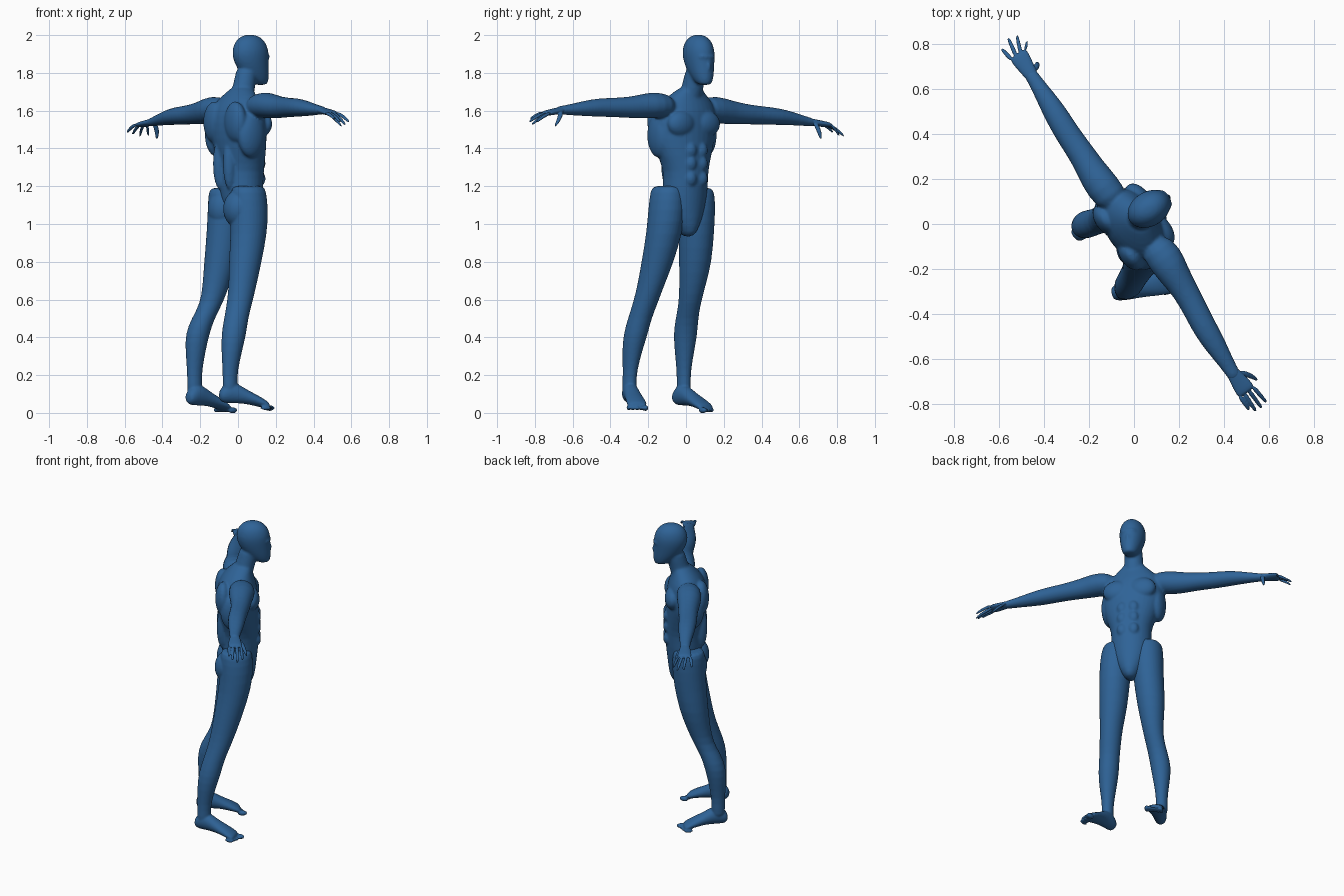
import bpy, bmesh, math
from mathutils import Vector, Matrix

U = Vector((0.58, -0.81, 0)).normalized()   # figure's right
F = Vector((0.81, 0.58, 0)).normalized()    # figure's forward
Z = Vector((0, 0, 1))
HF = Vector((0.85, 0.53, 0)).normalized()   # face direction
HU = HF.cross(Z)

blue = bpy.data.materials.new("body_blue")
blue.diffuse_color = (0.028, 0.125, 0.31, 1)


def loft(bm, rings, A, B, n=16):
    """Closed tube through rings (x, y, z, radius along A, radius along B)."""
    loops = []
    for x, y, z, a, b in rings:
        c = Vector((x, y, z))
        loops.append([bm.verts.new(c + A * a * math.cos(t) + B * b * math.sin(t))
                      for t in (2 * math.pi * i / n for i in range(n))])
    for p, q in zip(loops, loops[1:]):
        for i in range(n):
            bm.faces.new((p[i], p[(i + 1) % n], q[(i + 1) % n], q[i]))
    bm.faces.new(loops[0])
    bm.faces.new(loops[-1])


def blob(bm, c, ra, rb, rc, A=U, B=F, C=Z):
    """Ellipsoid with radii along three axes."""
    m = Matrix((A * ra, B * rb, C * rc)).transposed().to_4x4()
    bmesh.ops.create_uvsphere(bm, u_segments=16, v_segments=10, radius=1,
                              matrix=Matrix.Translation(c) @ m)


def finish(bm, name, voxel, smooth):
    """Fuse the overlapping volumes into one smooth skin."""
    bmesh.ops.recalc_face_normals(bm, faces=bm.faces)
    me = bpy.data.meshes.new(name)
    bm.to_mesh(me)
    bm.free()
    me.materials.append(blue)
    ob = bpy.data.objects.new(name, me)
    bpy.context.collection.objects.link(ob)
    sub = ob.modifiers.new("round", 'SUBSURF')
    sub.levels = sub.render_levels = 1
    rem = ob.modifiers.new("fuse", 'REMESH')
    rem.mode = 'VOXEL'
    rem.voxel_size = voxel
    rem.use_smooth_shade = True
    sm = ob.modifiers.new("soften", 'SMOOTH')
    sm.factor = 0.5
    sm.iterations = smooth


# ---- torso, neck, head and arms
bm = bmesh.new()
loft(bm, [(.035, .01, .93, .025, .04), (.03, .005, .98, .06, .075),
          (.02, -.005, 1.08, .115, .10), (.015, -.005, 1.2, .128, .118),
          (.022, 0, 1.28, .122, .115), (.015, -.008, 1.36, .155, .122),
          (.005, -.012, 1.45, .185, .130), (0, -.01, 1.54, .195, .128),
          (-.005, 0, 1.61, .18, .115), (0, .005, 1.66, .14, .088),
          (.015, .015, 1.70, .085, .066), (.025, .03, 1.73, .055, .055)], U, F)
mid = Vector((0, -.01, 0))
for s in (-1, 1):
    blob(bm, mid + U * s * .08 + F * .088 + Z * 1.53, .088, .05, .07)     # chest
    blob(bm, mid + U * s * .095 - F * .085 + Z * 1.54, .08, .05, .11)    # shoulder blade
    blob(bm, mid + U * s * .15 - F * .02 + Z * 1.47, .05, .085, .12)     # side muscle
    blob(bm, mid + U * s * .045 - F * .085 + Z * 1.32, .035, .04, .14)   # lower back
    for h in (1.24, 1.32, 1.39):                                        # stomach
        blob(bm, Vector((.018, 0, h)) + U * s * .035 + F * .095, .034, .03, .042)
# neck
loft(bm, [(.01, .012, 1.62, .075, .07), (.025, .028, 1.70, .06, .062),
          (.04, .045, 1.77, .056, .06), (.05, .055, 1.84, .055, .06)], HU, HF)
# head: height, centre along the face direction, half width, half depth
head = [(1.735, .062, .028, .03), (1.75, .052, .045, .052), (1.79, .03, .06, .078),
        (1.83, .012, .07, .094), (1.88, 0, .079, .104), (1.92, -.002, .080, .105),
        (1.96, -.003, .069, .09), (1.985, -.004, .05, .066), (2.003, -.004, .022, .03)]
loft(bm, [(.067 + HF.x * o, .067 + HF.y * o, z, a, b) for z, o, a, b in head], HU, HF)
blob(bm, Vector((.067, .067, 1.835)) + HF * .098, .012, .014, .03, HU, HF)  # nose
blob(bm, Vector((.067, .067, 1.885)) + HF * .085, .05, .022, .012, HU, HF)  # brow
# arms, shoulder to wrist
right_arm = [(.07, -.07, 1.62, .07, .06), (.14, -.155, 1.63, .085, .072),
             (.18, -.225, 1.625, .07, .066), (.225, -.29, 1.617, .06, .058),
             (.27, -.375, 1.617, .057, .052), (.313, -.46, 1.617, .056, .05),
             (.36, -.535, 1.612, .05, .042), (.41, -.615, 1.605, .036, .029),
             (.44, -.665, 1.602, .031, .023), (.455, -.685, 1.60, .03, .02)]
left_arm = [(-.07, .08, 1.61, .07, .06), (-.14, .165, 1.605, .08, .075),
            (-.19, .24, 1.59, .067, .064), (-.235, .315, 1.582, .06, .055),
            (-.285, .385, 1.576, .057, .05), (-.325, .45, 1.572, .056, .048),
            (-.37, .525, 1.565, .05, .042), (-.42, .605, 1.55, .036, .03),
            (-.455, .66, 1.54, .031, .023), (-.47, .68, 1.535, .03, .02)]
loft(bm, right_arm, F, Z)
loft(bm, left_arm, F, Z)
finish(bm, "upper_body", .008, 4)


# ---- hands
def hand(name, wrist, palm, tips, thumb):
    bm = bmesh.new()
    w, p = Vector(wrist), Vector(palm)
    d = (p - w).normalized()
    loft(bm, [(*(w - d * .02), .028, .02), (*w, .031, .02), (*(p - d * .01), .042, .017),
              (*(p + d * .025), .046, .016), (*(p + d * .042), .04, .011)], F, Z, 12)
    for i, t in enumerate(tips):
        base = p + d * .03 + F * (.036 - .024 * i)
        t = Vector(t)
        knuckle = (base + t) / 2 + Z * .007
        loft(bm, [(*base, .012, .012), (*knuckle, .0105, .0105),
                  (*(knuckle * .25 + t * .75), .0095, .009), (*t, .005, .005)], F, Z, 8)
    t = Vector(thumb)
    base = w + d * .012 + F * .022
    joint = (base + t) / 2 + F * .012
    loft(bm, [(*base, .017, .017), (*joint, .014, .014), (*t, .007, .007)], U, F, 8)
    finish(bm, name, .004, 2)


hand("right_hand", (.44, -.662, 1.602), (.478, -.715, 1.592),
     [(.588, -.792, 1.54), (.568, -.818, 1.525), (.542, -.832, 1.54), (.512, -.825, 1.555)],
     (.55, -.695, 1.512))
hand("left_hand", (-.455, .66, 1.54), (-.495, .722, 1.53),
     [(-.475, .812, 1.465), (-.52, .837, 1.465), (-.558, .825, 1.475), (-.588, .778, 1.485)],
     (-.43, .715, 1.445))


# ---- legs with feet
def leg(name, rings, glute, glute_r, heel, toe_dir, lift, side):
    bm = bmesh.new()
    loft(bm, rings, U, F)
    blob(bm, Vector(glute), glute_r, glute_r, .105)
    d = Vector((*toe_dir, 0)).normalized()
    n = d.cross(Z) * side            # towards the little toe
    h = Vector(heel)
    # foot: distance, half width, bottom, top
    foot = [(-.046, .022, .065, .105), (-.03, .036, .045, .13), (.01, .042, .042, .165),
            (.06, .043, .042, .145), (.11, .046, .037, .112), (.165, .053, .024, .085),
            (.205, .054, .014, .06), (.225, .044, .012, .045)]
    loft(bm, [(*(h + d * s + Z * ((b + t) / 2 + lift)).xyz, w, (t - b) / 2)
              for s, w, b, t in foot], n, Z)
    for i in range(5):               # toes
        r = .016 if i == 0 else .0115
        c = h + d * (.233 - .009 * i) + n * (-.038 + .0205 * i) + Z * (.018 + lift)
        blob(bm, c, r, .03, r, n, d)
    finish(bm, name, .006, 3)


leg("left_leg",
    [(-.065, .06, 1.195, .072, .085), (-.063, .06, 1.17, .09, .098), (-.06, .058, 1.08, .098, .105),
     (-.07, .055, .95, .093, .10), (-.092, .05, .8, .088, .09), (-.115, .035, .68, .07, .075),
     (-.14, .02, .58, .058, .062), (-.185, .005, .5, .06, .063), (-.215, -.003, .42, .064, .066),
     (-.225, -.008, .33, .052, .056), (-.23, -.012, .22, .035, .042),
     (-.23, -.012, .15, .036, .042), (-.228, -.012, .08, .036, .042)],
    (-.082, .03, 1.08), .082, (-.232, -.03, 0), (.2, .165), -.004, -1)
leg("right_leg",
    [(.055, -.095, 1.205, .072, .085), (.055, -.098, 1.18, .09, .098), (.06, -.10, 1.08, .10, .105),
     (.058, -.115, .95, .095, .10), (.038, -.15, .8, .086, .09), (.025, -.185, .68, .07, .078),
     (.01, -.212, .59, .066, .07), (-.01, -.245, .5, .062, .066), (-.022, -.266, .42, .064, .069),
     (-.033, -.285, .33, .053, .058), (-.042, -.297, .22, .035, .042),
     (-.042, -.3, .15, .036, .042), (-.04, -.3, .08, .036, .042)],
    (.008, -.108, 1.08), .09, (-.055, -.30, 0), (.24, .05), .008, 1)
